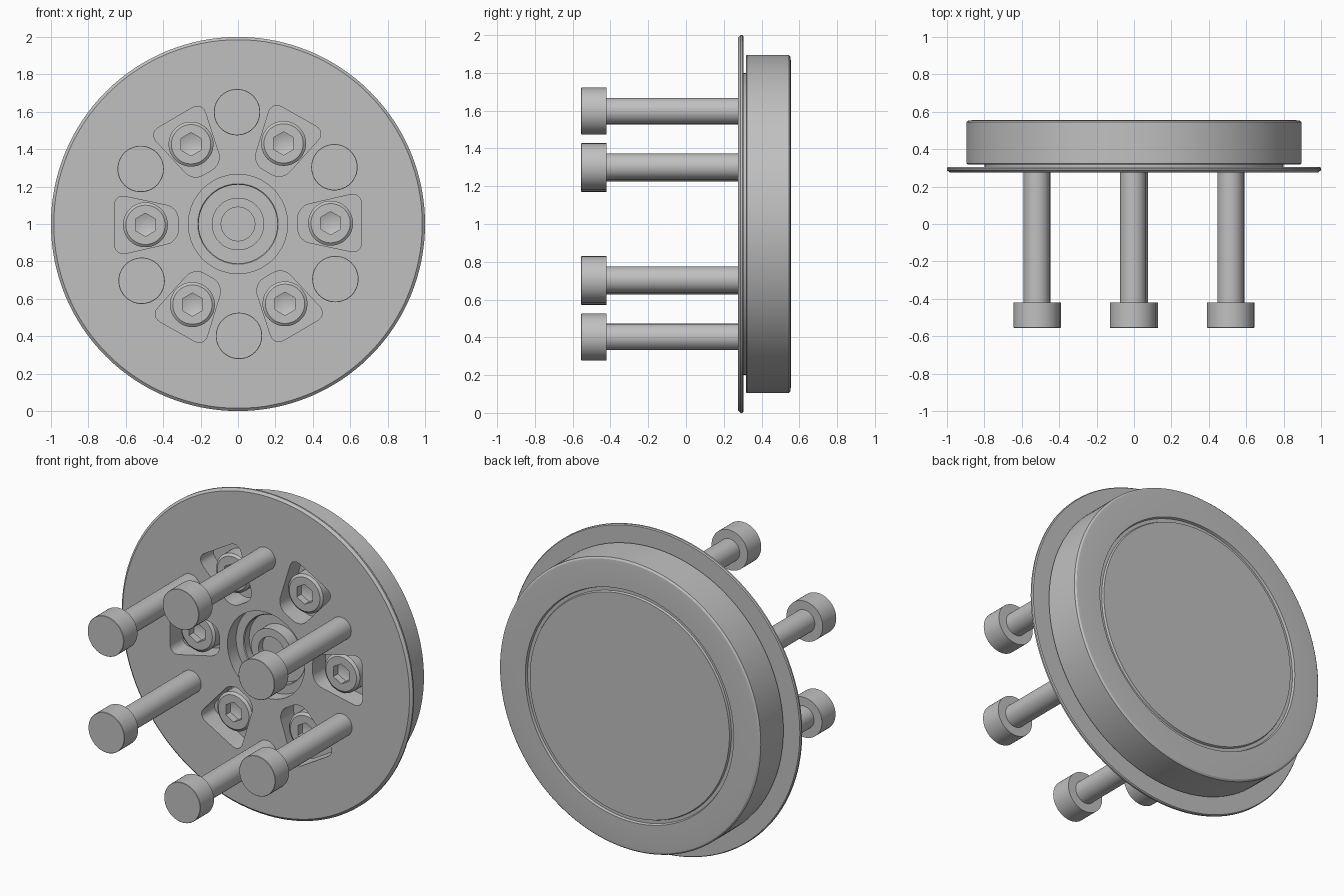
import bpy, bmesh, math
from mathutils import Matrix

if "Cube" in bpy.data.objects:
    bpy.data.objects.remove(bpy.data.objects["Cube"])

# Single steel grey for every part
steel = bpy.data.materials.new("steel_grey")
grey = (0.53, 0.53, 0.53, 1)
steel.diffuse_color = grey
steel.use_nodes = True
steel.node_tree.nodes["Principled BSDF"].inputs["Base Color"].default_value = grey

CENTRE = (0, 0, 1)
TILT = math.radians(0.5)


def make_object(name, bm, location=CENTRE):
    bmesh.ops.recalc_face_normals(bm, faces=bm.faces[:])
    mesh = bpy.data.meshes.new(name)
    bm.to_mesh(mesh)
    bm.free()
    mesh.materials.append(steel)
    obj = bpy.data.objects.new(name, mesh)
    obj.location = location
    bpy.context.collection.objects.link(obj)
    return obj


def lathe(name, profile, steps=64, location=CENTRE, closed=False, turn=0):
    """Spin a (radius, y) profile about the y axis."""
    bm = bmesh.new()
    verts = [bm.verts.new((r, y, 0)) for r, y in profile]
    for a, b in zip(verts, verts[1:]):
        bm.edges.new((a, b))
    if closed:
        bm.edges.new((verts[-1], verts[0]))
    bmesh.ops.rotate(bm, verts=bm.verts[:], cent=(0, 0, 0),
                     matrix=Matrix.Rotation(turn, 3, 'Y'))
    bmesh.ops.spin(bm, geom=bm.verts[:] + bm.edges[:], cent=(0, 0, 0),
                   axis=(0, 1, 0), angle=math.tau, steps=steps)
    bmesh.ops.remove_doubles(bm, verts=bm.verts[:], dist=1e-5)
    return make_object(name, bm, location)


def cut(obj, cutter):
    """Subtract the cutter and bake the result into the mesh."""
    mod = obj.modifiers.new("cut", 'BOOLEAN')
    mod.operation = 'DIFFERENCE'
    mod.solver = 'EXACT'
    mod.object = cutter
    bpy.context.view_layer.update()
    graph = bpy.context.evaluated_depsgraph_get()
    baked = bpy.data.meshes.new_from_object(obj.evaluated_get(graph))
    obj.modifiers.clear()
    obj.data = baked


def smooth(obj):
    obj.data.shade_smooth()
    obj.data.set_sharp_from_angle(angle=math.radians(25))


def ring_point(radius, angle):
    return (radius * math.cos(angle), 0, 1 + radius * math.sin(angle))


# Wide thin flange with a chamfered front edge and a central hole
flange = lathe("flange", [(0.265, 0.275), (0.985, 0.275), (1, 0.288),
                          (1, 0.298), (0.995, 0.305), (0.265, 0.305)],
               steps=128, closed=True)

# Hub body: stepped centre bore in front, grooved cover behind
hub = lathe("hub_body", [
    (0, 0.37), (0.09, 0.37), (0.09, 0.33), (0.14, 0.33), (0.14, 0.41),
    (0.21, 0.41), (0.21, 0.365), (0.215, 0.36), (0.265, 0.36), (0.265, 0.305),
    (0.8, 0.305), (0.8, 0.318), (0.89, 0.318), (0.895, 0.323),
    (0.895, 0.545), (0.885, 0.553), (0.865, 0.555), (0.715, 0.555),
    (0.71, 0.54), (0.69, 0.54), (0.685, 0.553), (0, 0.553)], steps=128)

# Six rounded trapezoid pockets, cut through the flange into the hub
bm = bmesh.new()
for i in range(6):
    corners = [bm.verts.new((x, 0.2, z)) for x, z in
               ((0.32, -0.09), (0.66, -0.165), (0.66, 0.165), (0.32, 0.09))]
    bmesh.ops.rotate(bm, verts=corners, cent=(0, 0, 0),
                     matrix=Matrix.Rotation(-TILT - i * math.tau / 6, 3, 'Y'))
    bm.faces.new(corners)
bmesh.ops.bevel(bm, geom=bm.verts[:], offset=0.06, segments=6,
                profile=0.5, affect='VERTICES')
floor = bmesh.ops.extrude_face_region(bm, geom=bm.faces[:])["geom"]
bmesh.ops.translate(bm, vec=(0, 0.2, 0),
                    verts=[v for v in floor if isinstance(v, bmesh.types.BMVert)])
pockets = make_object("pocket_cutter", bm)
for part in (flange, hub):
    cut(part, pockets)
    smooth(part)
bpy.data.objects.remove(pockets)

# Hex socket with a conical bottom
socket = lathe("socket_cutter", [(0, 0.2), (0.062, 0.2), (0.062, 0.35), (0, 0.375)],
               steps=6, turn=math.radians(30))
mount = lathe("mounting_bolt_1", [(0, 0.305), (0.105, 0.305), (0.12, 0.317),
                                  (0.12, 0.405), (0, 0.405)], steps=48)
cut(mount, socket)
smooth(mount)
bpy.data.objects.remove(socket)

# Mounting bolts sit in the pockets, long screws stand between them
screw = lathe("long_screw_1", [(0, -0.555), (0.122, -0.555), (0.124, -0.553),
                               (0.124, -0.42), (0.07, -0.42),
                               (0.07, 0.28), (0, 0.28)], steps=48)
smooth(screw)
for first, name, radius, start in ((mount, "mounting_bolt", 0.495, 0),
                                   (screw, "long_screw", 0.598, math.pi / 6)):
    for i in range(6):
        obj = first
        if i:
            obj = bpy.data.objects.new(f"{name}_{i + 1}", first.data)
            bpy.context.collection.objects.link(obj)
        obj.location = ring_point(radius, TILT + start + i * math.tau / 6)
